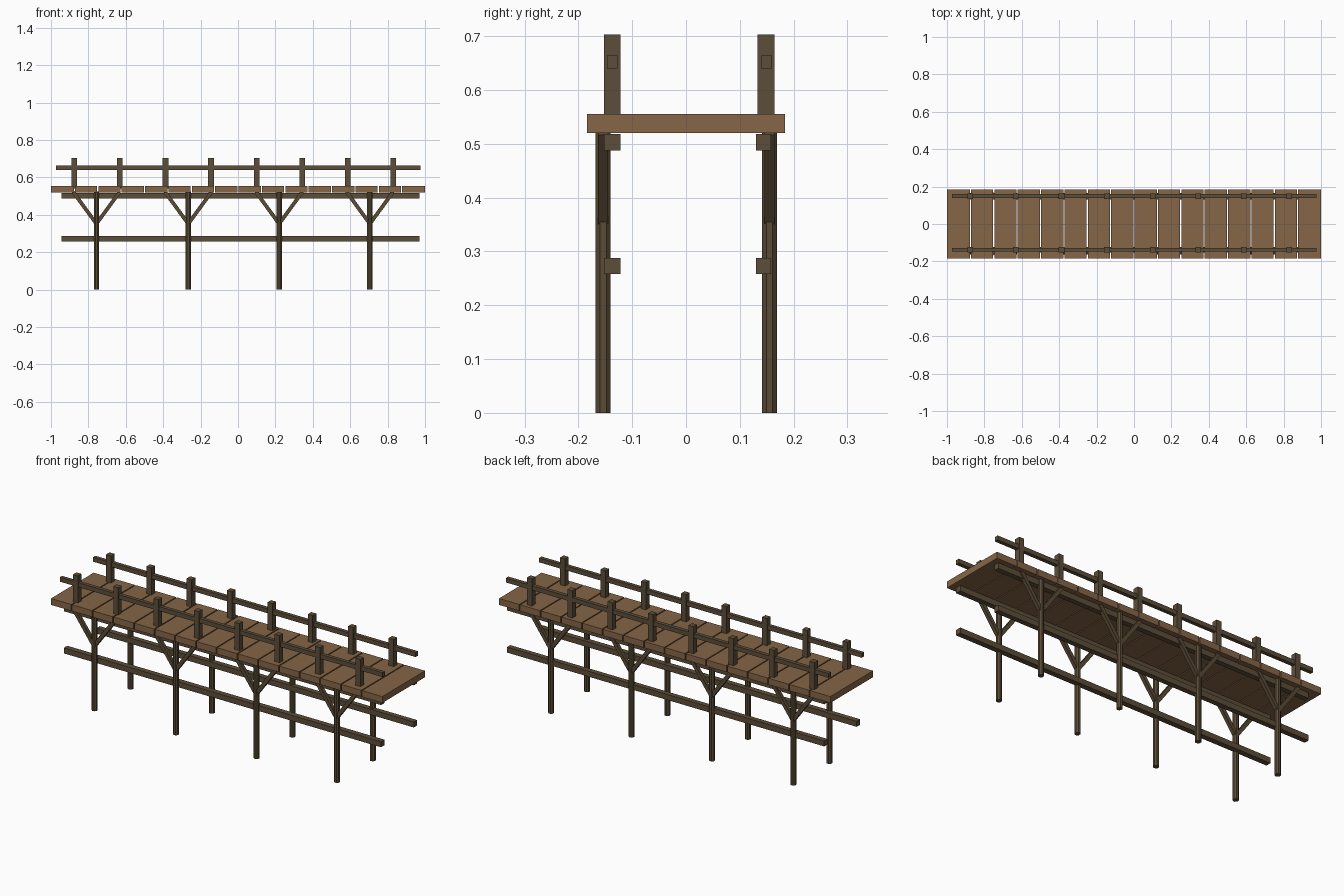
import bpy, bmesh, math
from mathutils import Matrix, Vector

if "Cube" in bpy.data.objects:
    bpy.data.objects.remove(bpy.data.objects["Cube"])


def material(name, rgb):
    m = bpy.data.materials.new(name)
    m.diffuse_color = (*rgb, 1)
    m.use_nodes = True
    m.node_tree.nodes["Principled BSDF"].inputs["Base Color"].default_value = m.diffuse_color
    return m


DECK = material("plank brown", (0.235, 0.133, 0.062))
DARK = material("dark timber", (0.108, 0.076, 0.042))
LEG = material("weathered leg brown", (0.100, 0.069, 0.036))


def finish(name, bm, mat):
    mesh = bpy.data.meshes.new(name)
    bm.to_mesh(mesh)
    bm.free()
    mesh.materials.append(mat)
    ob = bpy.data.objects.new(name, mesh)
    bpy.context.collection.objects.link(ob)
    return ob


def box(name, x, y, z, mat):
    """Box from (min, max) ranges."""
    bm = bmesh.new()
    lo, hi = Vector((x[0], y[0], z[0])), Vector((x[1], y[1], z[1]))
    bmesh.ops.create_cube(bm, size=1, matrix=Matrix.Translation((lo + hi) / 2)
                          @ Matrix.Diagonal((*(hi - lo), 1)))
    return finish(name, bm, mat)


def strut(name, a, b, width, depth, mat):
    """Square timber running between two points in an xz plane."""
    a, b = Vector(a), Vector(b)
    d = b - a
    rot = Matrix.Rotation(math.atan2(d.x, d.z), 4, 'Y')
    bm = bmesh.new()
    bmesh.ops.create_cube(bm, size=1, matrix=Matrix.Translation((a + b) / 2) @ rot
                          @ Matrix.Diagonal((width, depth, d.length, 1)))
    return finish(name, bm, mat)


def leg(name, x, y, top):
    bm = bmesh.new()
    bmesh.ops.create_cone(bm, cap_ends=True, segments=8, radius1=0.0153, radius2=0.0153,
                          depth=top, matrix=Matrix.Translation((x, y, top / 2))
                          @ Matrix.Rotation(math.pi / 8, 4, 'Z'))
    return finish(name, bm, LEG)


# Deck planks
for i in range(16):
    x0 = -1 + i * 0.125
    box(f"deck_plank_{i}", (x0 + (0.003 if i else 0), x0 + (0.122 if i < 15 else 0.125)),
        (-0.184, 0.184), (0.52, 0.555), DECK)

# Both sides: leg centre, beam range, post range, rail range (y)
sides = {
    "front": (-0.154, (-0.152, -0.122), (-0.152, -0.122), (-0.147, -0.127)),
    "back": (0.155, (0.130, 0.158), (0.133, 0.164), (0.139, 0.160)),
}
for side, (leg_y, beam_y, post_y, rail_y) in sides.items():
    # Long beams and handrail
    box(f"{side}_upper_beam", (-0.945, 0.97), beam_y, (0.488, 0.518), DARK)
    box(f"{side}_lower_beam", (-0.945, 0.97), beam_y, (0.258, 0.288), DARK)
    box(f"{side}_handrail", (-0.972, 0.975), rail_y, (0.64, 0.664), DARK)

    # Railing posts
    for i in range(8):
        x = -0.875 + i * 0.2436
        box(f"{side}_rail_post_{i}", (x - 0.015, x + 0.015), post_y, (0.54, 0.703), DARK)

    # Legs with diagonal braces
    for i, x in enumerate((-0.757, -0.266, 0.22, 0.705)):
        leg(f"{side}_leg_{i}", x, leg_y, 0.525)
        for s, tag in ((-1, "left"), (1, "right")):
            strut(f"{side}_brace_{tag}_{i}", (x, leg_y, 0.352),
                  (x + s * 0.124, leg_y, 0.522), 0.02, 0.019, LEG)
